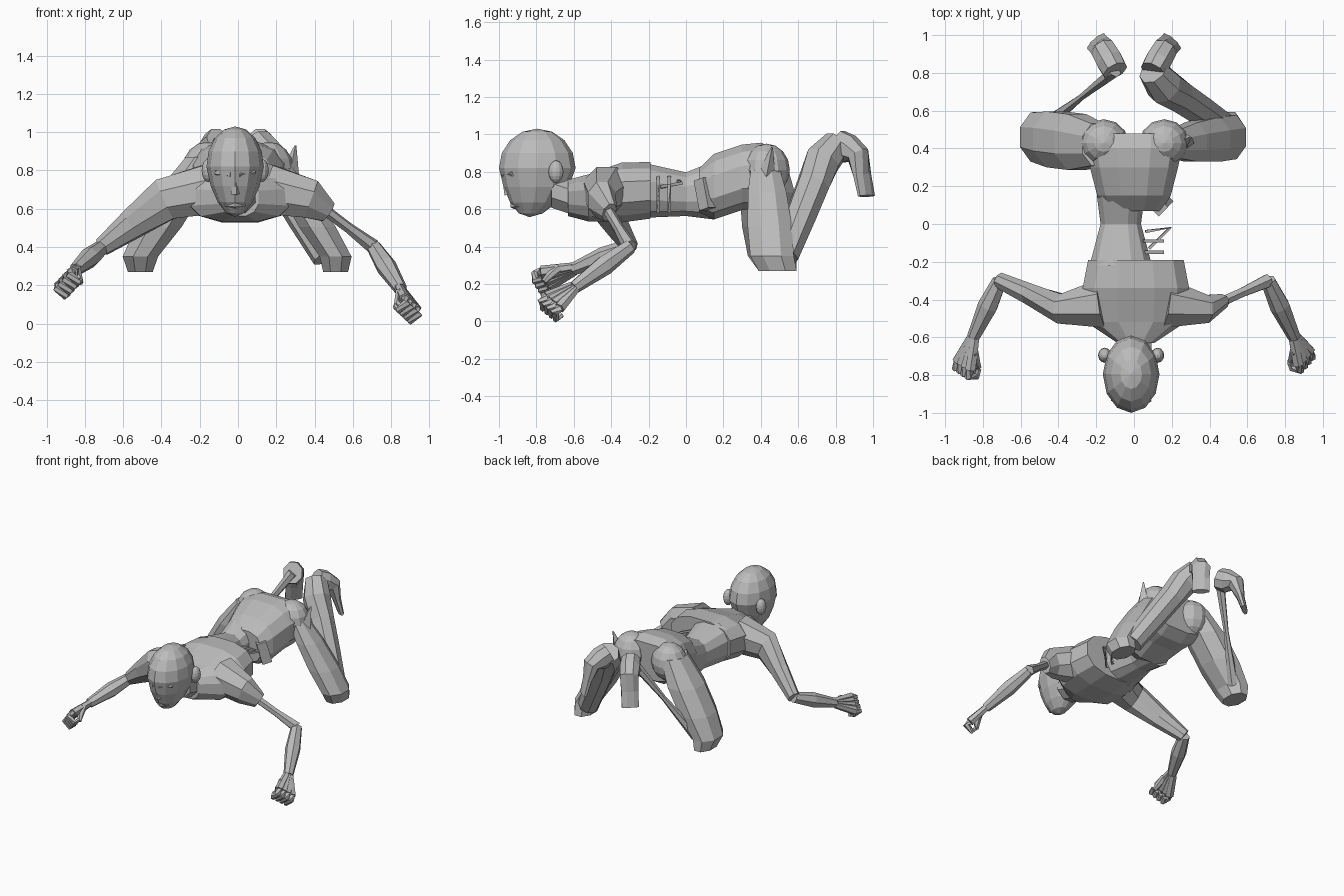
import bpy, bmesh, math
from mathutils import Vector, Matrix

if "Cube" in bpy.data.objects:
    bpy.data.objects.remove(bpy.data.objects["Cube"])

skin = bpy.data.materials.new("grey skin")
skin.use_nodes = True
grey = (0.5, 0.5, 0.5, 1)
skin.diffuse_color = grey
skin.node_tree.nodes["Principled BSDF"].inputs["Base Color"].default_value = grey


def finish(name, mesh_builder):
    """Turn a bmesh into a flat shaded object in the scene."""
    bmesh.ops.recalc_face_normals(mesh_builder, faces=mesh_builder.faces)
    mesh = bpy.data.meshes.new(name)
    mesh_builder.to_mesh(mesh)
    mesh_builder.free()
    mesh.materials.append(skin)
    part = bpy.data.objects.new(name, mesh)
    bpy.context.collection.objects.link(part)
    return part


def loft(name, points, widths, heights, sides=8, normal=None, boxy=1.0):
    """Skin oval rings along a path; normal keeps every ring facing one way."""
    builder = bmesh.new()
    points = [Vector(point) for point in points]
    last = len(points) - 1
    loops = []
    for index, centre in enumerate(points):
        before, after = points[max(index - 1, 0)], points[min(index + 1, last)]
        facing = Vector(normal) if normal else after - before
        turn = facing.to_track_quat("Z", "Y").to_matrix()
        across, upward = turn.col[0], turn.col[1]
        loop = []
        for step in range(sides):
            angle = math.tau * (step + 0.5) / sides
            cosine, sine = math.cos(angle), math.sin(angle)
            cosine = math.copysign(abs(cosine) ** boxy, cosine)
            sine = math.copysign(abs(sine) ** boxy, sine)
            offset = across * cosine * widths[index] + upward * sine * heights[index]
            loop.append(builder.verts.new(centre + offset))
        loops.append(loop)
    for lower, upper in zip(loops, loops[1:]):
        for step in range(sides):
            following = (step + 1) % sides
            builder.faces.new((lower[step], lower[following], upper[following], upper[step]))
    builder.faces.new(loops[0])
    builder.faces.new(loops[-1])
    return finish(name, builder)


def rod(name, points, radii, sides=6):
    return loft(name, points, radii, radii, sides)


def ellipsoid(name, centre, size, shape=None):
    """Faceted ball; shape is a rule that edits each unit vertex before placing."""
    builder = bmesh.new()
    bmesh.ops.create_uvsphere(builder, u_segments=12, v_segments=8, radius=1)
    if shape:
        for vert in builder.verts:
            shape(vert.co)
    place = Matrix.Translation(centre) @ Matrix.Diagonal((*size, 1))
    builder.transform(place)
    return finish(name, builder)


def trunk(name, stations, middles, widths, heights, shift=0.0):
    """Torso section with upright rings at the given depths."""
    points = [(shift, depth, middle) for depth, middle in zip(stations, middles)]
    return loft(name, points, widths, heights, 12, (0, -1, 0), boxy=0.8)


# Chest, pelvis and the waist that is torn open on the left
trunk("chest", (-0.63, -0.52, -0.34, -0.19), (0.66, 0.66, 0.69, 0.7),
      (0.1, 0.27, 0.29, 0.26), (0.1, 0.13, 0.165, 0.155), 0.01)
trunk("waist", (-0.22, 0, 0.15), (0.7, 0.68, 0.7), (0.17, 0.11, 0.13), (0.15, 0.12, 0.16), -0.07)
trunk("pelvis", (0.07, 0.15, 0.3, 0.4, 0.48), (0.7, 0.72, 0.77, 0.78, 0.79),
      (0.15, 0.2, 0.24, 0.26, 0.26), (0.12, 0.18, 0.18, 0.18, 0.14))

# Exposed ribs and torn edges around the wound
for index in range(2):
    depth = -0.15 + index * 0.06
    rod(f"rib_{index}", [(0.05, depth, 0.77), (0.15, depth, 0.73), (0.12, depth, 0.58)],
        [0.012] * 3, 4)
rod("rib_link", [(0.08, -0.13, 0.72), (0.19, -0.02, 0.74), (0.06, -0.04, 0.75)], [0.012] * 3, 4)
rod("torn_flesh", [(0.13, 0.09, 0.76), (0.16, 0.12, 0.6)], [0.05] * 2, 4)
rod("torn_hip_spike", [(0.27, 0.43, 0.78), (0.3, 0.46, 0.93)], [0.05, 0.005], 4)


# Head: a ball whose lower half narrows into the jaw
def jaw(co):
    below = max(-co.z, 0)
    co.x *= 1 - 0.2 * below
    co.y *= 1 - 0.2 * below
    co.y -= 0.2 * below ** 2
    co.z -= 0.25 * below


head = Vector((-0.015, -0.795, 0.82))
ellipsoid("head", head, (0.15, 0.205, 0.21), jaw)
loft("neck", [(0, -0.72, 0.7), (0, -0.6, 0.66), (0, -0.5, 0.66)],
     (0.1, 0.1, 0.17), (0.1, 0.1, 0.11), 8, (0, -1, 0))


def on_head(x, y, z):
    return head + Vector((x, y, z))


# Face
rod("nose", [on_head(0, -0.175, -0.05), on_head(0, -0.15, -0.14)], [0.015, 0.027], 5)
rod("lips", [on_head(-0.05, -0.1, -0.2), on_head(0, -0.125, -0.2), on_head(0.05, -0.1, -0.2)],
    [0.01, 0.02, 0.01], 6)
for side, label in ((-1, "right"), (1, "left")):
    ellipsoid(label + "_ear", on_head(side * 0.14, 0.1, -0.02), (0.035, 0.04, 0.06))
    rod(label + "_brow", [on_head(side * 0.02, -0.18, -0.04), on_head(side * 0.1, -0.13, -0.03)],
        [0.015] * 2, 5)


# Half-closed fist: palm, four curled fingers and a thumb
def hand(label, side, wrist, knuckles):
    forward = (knuckles - wrist).normalized()
    slope = Vector((side * 0.65, 0.3, -0.7))
    across = (slope - forward * slope.dot(forward)).normalized()
    inward = across.cross(forward) * side
    for index in range(4):
        base = knuckles + across * (index - 1.5) * 0.036
        middle = base + forward * 0.035
        tip = middle + inward * 0.06
        rod(f"{label}_finger_{index}", [base, middle, tip, tip - forward * 0.04],
            [0.024, 0.024, 0.02, 0.015])
        rod(f"{label}_palm_{index}", [wrist + across * (index - 1.5) * 0.01, base], [0.025, 0.032])
    thumb = wrist.lerp(knuckles, 0.4) - across * 0.04
    bend = thumb + forward * 0.06 + inward * 0.04
    rod(label + "_thumb", [thumb, bend, bend + forward * 0.03 + inward * 0.03], [0.025, 0.022, 0.015])


# Arms: the left upper arm is stripped to the bone and its hand is lower
for side, label, bare, drop in ((-1, "right", False, 0), (1, "left", True, 0.1)):
    root = Vector((side * 0.16, -0.42, 0.7))
    shoulder = Vector((side * 0.38, -0.45, 0.65))
    elbow = Vector((side * 0.71, -0.3, 0.4))
    wrist = Vector((side * 0.85, -0.6, 0.28 - drop))
    knuckles = Vector((side * 0.9, -0.75 + drop * 0.4, 0.23 - drop * 1.3))
    if bare:
        stump = shoulder.lerp(elbow, 0.27)
        loft(label + "_shoulder", [root, shoulder, stump], (0.14, 0.08, 0.04), (0.14, 0.11, 0.06))
        rod(label + "_arm_bone", [shoulder, shoulder.lerp(elbow, 0.6), elbow], [0.03, 0.028, 0.04])
    else:
        loft(label + "_upper_arm", [root, shoulder, shoulder.lerp(elbow, 0.5), elbow],
             (0.14, 0.085, 0.06, 0.045), (0.14, 0.12, 0.085, 0.05))
    rod(label + "_forearm", [elbow, elbow.lerp(wrist, 0.45), wrist], [0.04, 0.055, 0.035], 7)
    hand(label, side, wrist, knuckles)

# Legs: the right shin is stripped to the bone, the left thigh wastes towards the hip
for side, label, bare, girth in ((-1, "right", True, 1.0), (1, "left", False, 0.6)):
    hip = Vector((side * 0.19, 0.42, 0.87))
    knee = Vector((side * 0.51, 0.46, 0.35))
    ellipsoid(label + "_buttock", (side * 0.16, 0.43, 0.81), (0.13, 0.125, 0.14))
    fullness = [girth + (1 - girth) * step / 4 for step in range(5)]
    loft(label + "_thigh",
         [hip, hip.lerp(knee, 0.35), hip.lerp(knee, 0.7), knee, knee + Vector((0, 0.03, -0.08))],
         [full * size for full, size in zip(fullness, (0.09, 0.13, 0.13, 0.1, 0.07))],
         [full * size for full, size in zip(fullness, (0.12, 0.16, 0.16, 0.14, 0.11))],
         8, (0, 0, 1))
    ankle = Vector((side * 0.16, 0.73, 0.86))
    heel = Vector((side * 0.1, 0.81, 0.95))
    shin = knee + Vector((-side * 0.05, 0.07, 0))
    if bare:
        rod(label + "_shin_bone", [shin, shin.lerp(heel, 0.5), heel], [0.04, 0.018, 0.035])
    else:
        rod(label + "_calf", [shin, shin.lerp(ankle, 0.4), shin.lerp(ankle, 0.75), ankle, heel],
            [0.075, 0.085, 0.09, 0.1, 0.08], 8)
    # Foot hanging from the raised ankle
    instep = Vector((side * 0.16, 0.92, 0.89))
    toes = Vector((side * 0.2, 0.965, 0.67))
    loft(label + "_foot", [heel, heel.lerp(instep, 0.5), instep, instep.lerp(toes, 0.5), toes],
         [0.07, 0.075, 0.07, 0.065, 0.065], [0.08, 0.085, 0.06, 0.03, 0.02])
